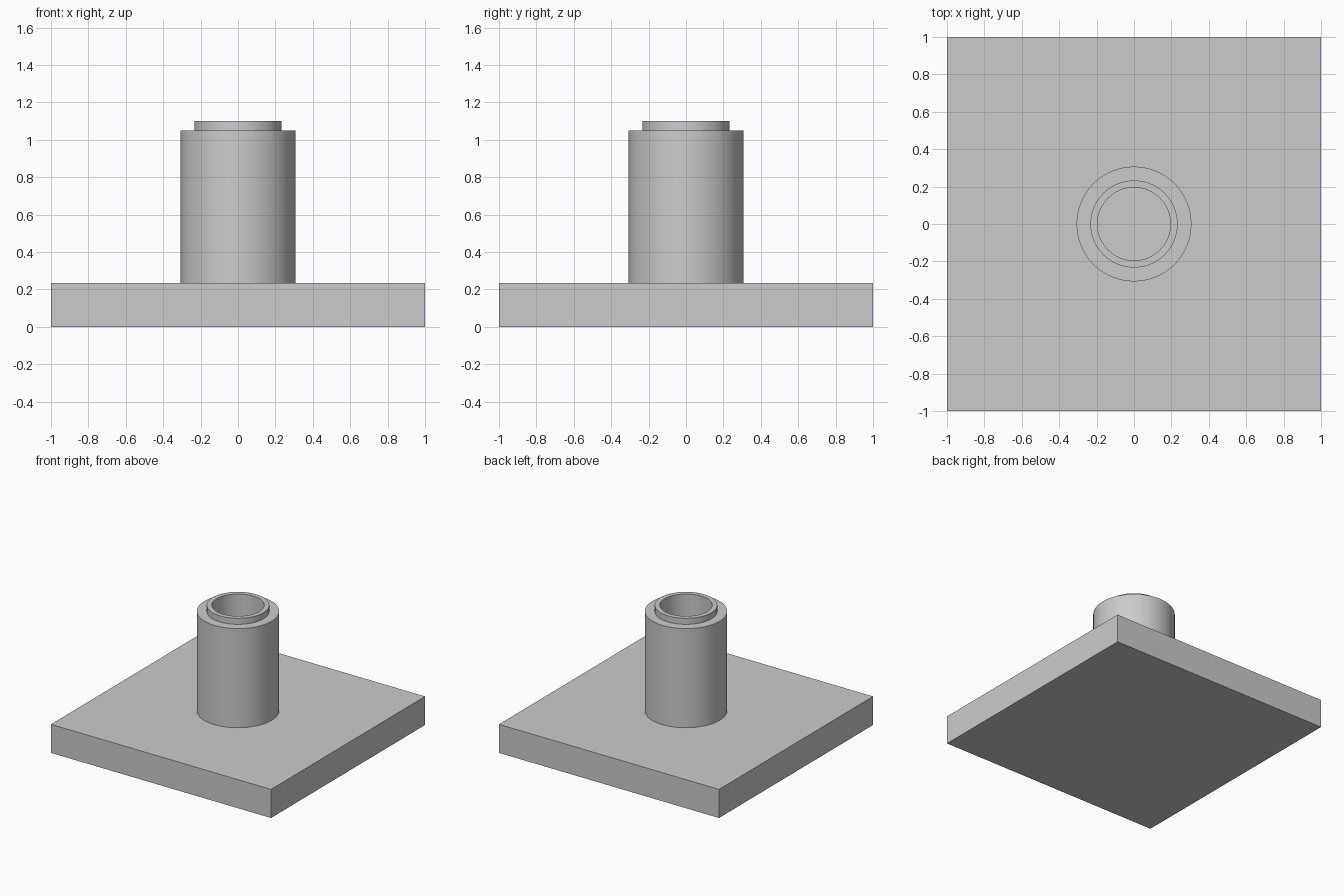
import bpy
import bmesh
import math

default = bpy.data.objects.get("Cube")
if default:
    bpy.data.objects.remove(default, do_unlink=True)

GREY = (0.6, 0.6, 0.6, 1.0)
PLATE_TOP = 0.235
SEGMENTS = 64

grey = bpy.data.materials.new("plain grey")
grey.use_nodes = True
grey.diffuse_color = GREY
grey.node_tree.nodes["Principled BSDF"].inputs["Base Color"].default_value = GREY


def add_object(name, bm):
    bmesh.ops.recalc_face_normals(bm, faces=bm.faces)
    mesh = bpy.data.meshes.new(name)
    bm.to_mesh(mesh)
    bm.free()
    mesh.materials.append(grey)
    obj = bpy.data.objects.new(name, mesh)
    bpy.context.collection.objects.link(obj)
    return obj


# Square base plate
bm = bmesh.new()
bmesh.ops.create_cube(bm, size=1)
bmesh.ops.scale(bm, vec=(2, 2, PLATE_TOP), verts=bm.verts)
bmesh.ops.translate(bm, vec=(0, 0, PLATE_TOP / 2), verts=bm.verts)
add_object("base_plate", bm)

# Hollow post with a stepped collar, spun from its outline (radius, height)
outline = [(0.307, PLATE_TOP), (0.307, 1.05), (0.233, 1.05),
           (0.233, 1.10), (0.195, 1.10), (0.195, PLATE_TOP)]
bm = bmesh.new()
points = [bm.verts.new((r, 0, z)) for r, z in outline]
edges = [bm.edges.new(pair) for pair in zip(points, points[1:])]
bmesh.ops.spin(bm, geom=points + edges, cent=(0, 0, 0), axis=(0, 0, 1),
               angle=math.tau, steps=SEGMENTS, use_merge=True)
bmesh.ops.remove_doubles(bm, verts=bm.verts, dist=0.0001)
post = add_object("hollow_post", bm)

# Round walls stay smooth, steps stay crisp
bpy.ops.object.select_all(action="DESELECT")
post.select_set(True)
bpy.context.view_layer.objects.active = post
bpy.ops.object.shade_smooth_by_angle(angle=math.radians(30))
